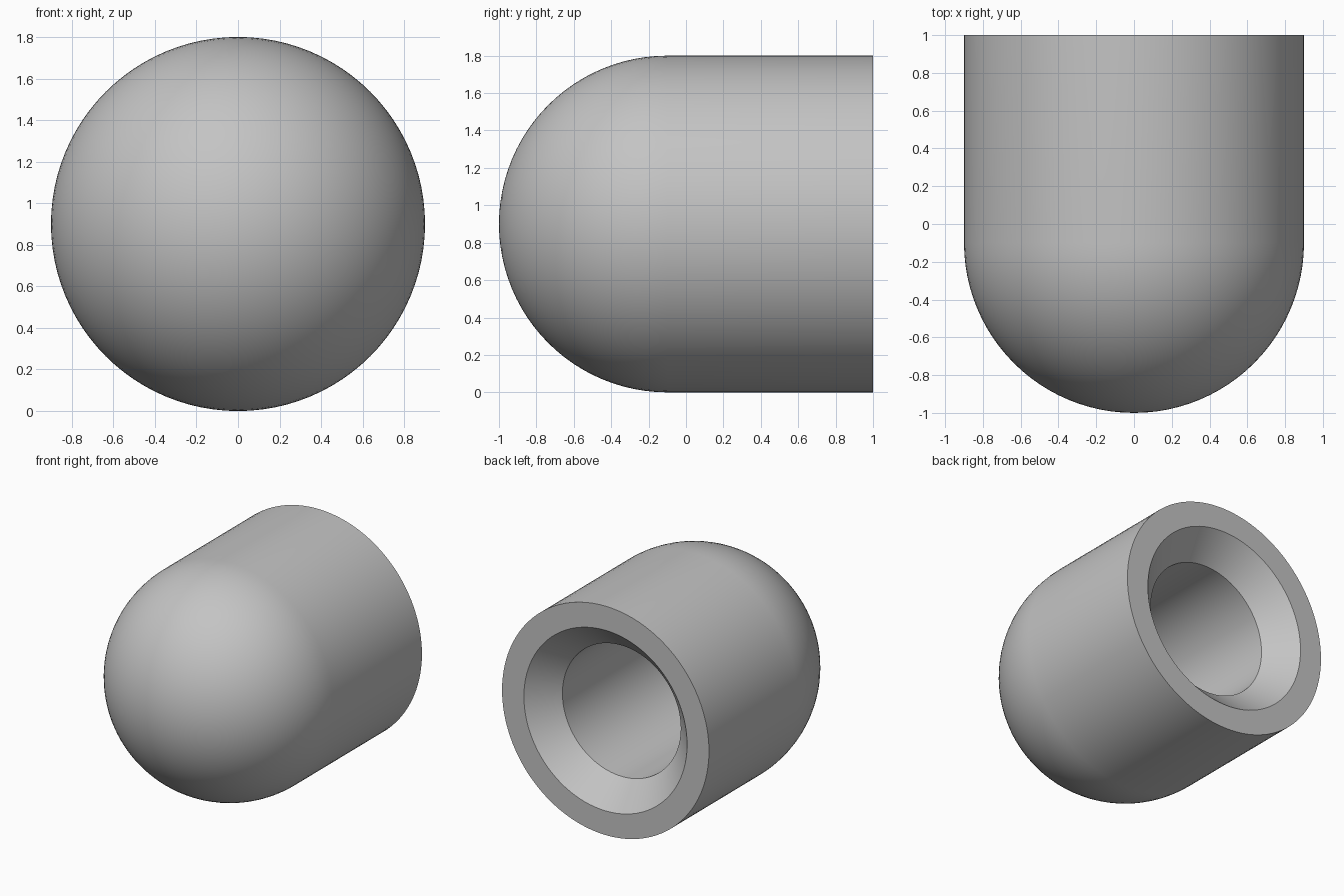
import bpy, bmesh, math
from mathutils import Vector

cube = bpy.data.objects.get("Cube")
if cube:
    bpy.data.objects.remove(cube, do_unlink=True)

RADIUS, BORE, MOUTH = 0.9, 0.515, 0.71
BACK, CHAMFER, BORE_END, DOME_Y = 1.0, 0.8, -0.5, -0.1
ARC_STEPS, SIDES = 24, 96

# Plain grey material
grey = bpy.data.materials.new("plain grey")
grey.use_nodes = True
colour = (0.55, 0.55, 0.55, 1)
grey.diffuse_color = colour
grey.node_tree.nodes["Principled BSDF"].inputs["Base Color"].default_value = colour

# Half section as (radius, y): dome, outer wall, rim, chamfer, blind bore
profile = []
for i in range(ARC_STEPS + 1):
    a = math.pi / 2 * i / ARC_STEPS
    profile.append((RADIUS * math.sin(a), DOME_Y - RADIUS * math.cos(a)))
profile += [(RADIUS, BACK), (MOUTH, BACK), (BORE, CHAMFER), (BORE, BORE_END), (0, BORE_END)]

# Revolve the section around the long axis
bm = bmesh.new()
verts = [bm.verts.new((r, y, RADIUS)) for r, y in profile]
edges = [bm.edges.new(pair) for pair in zip(verts, verts[1:])]
bmesh.ops.spin(bm, geom=verts + edges, cent=Vector((0, 0, RADIUS)), axis=Vector((0, 1, 0)),
               angle=math.tau, steps=SIDES, use_merge=True)
bmesh.ops.remove_doubles(bm, verts=bm.verts, dist=0.0005)
bmesh.ops.recalc_face_normals(bm, faces=bm.faces)
mesh = bpy.data.meshes.new("domed_cap")
bm.to_mesh(mesh)
bm.free()
mesh.materials.append(grey)

cap = bpy.data.objects.new("domed_cap", mesh)
bpy.context.collection.objects.link(cap)
bpy.ops.object.select_all(action="DESELECT")
cap.select_set(True)
bpy.context.view_layer.objects.active = cap
bpy.ops.object.shade_smooth_by_angle(angle=math.radians(30))
